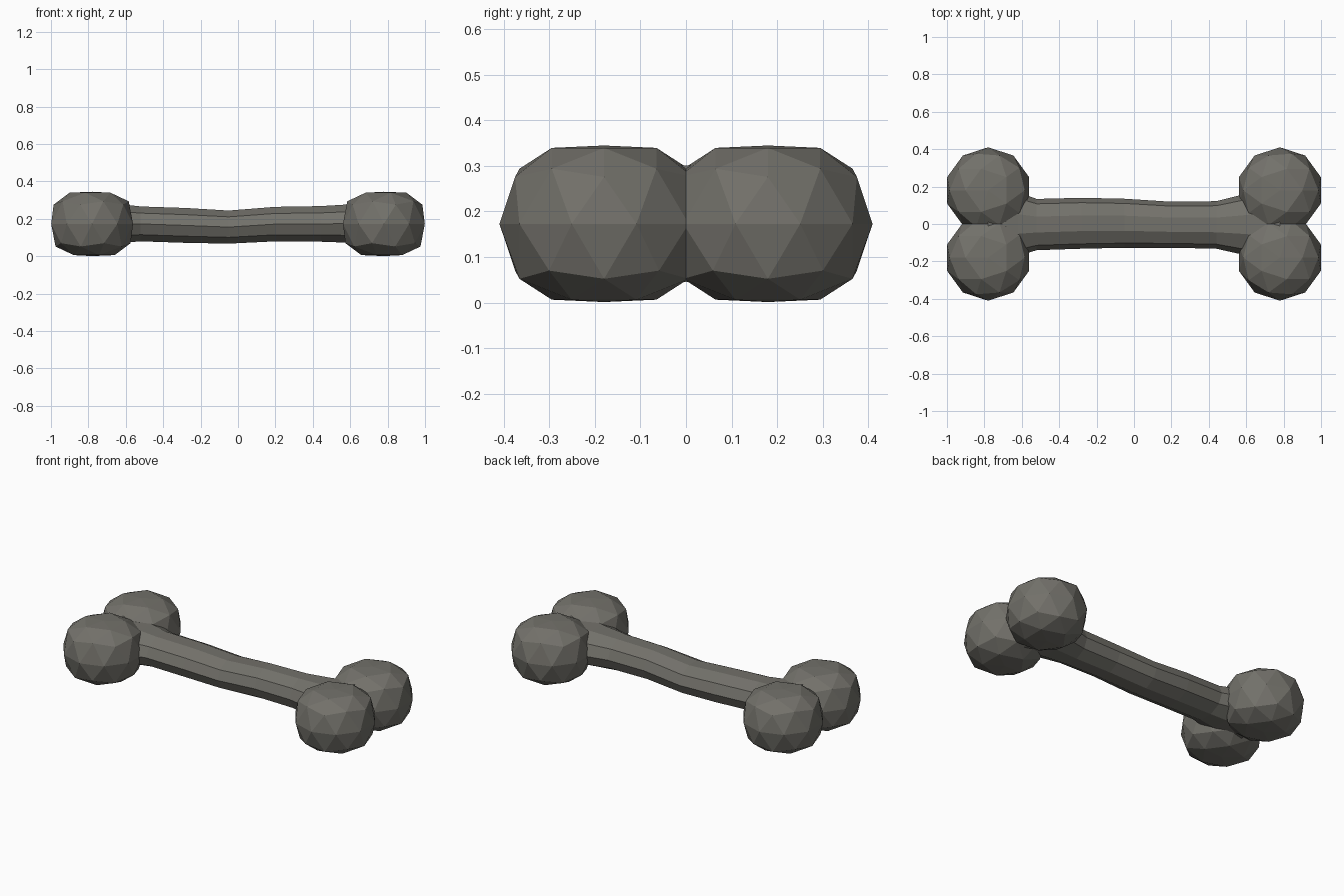
import bpy, bmesh, math

cube = bpy.data.objects.get("Cube")
if cube:
    bpy.data.objects.remove(cube, do_unlink=True)

MID_Z = 0.173

stone = bpy.data.materials.new("grey_stone")
stone.use_nodes = True
colour = (0.17, 0.165, 0.145, 1)
stone.diffuse_color = colour
stone.node_tree.nodes["Principled BSDF"].inputs["Base Color"].default_value = colour


def finish(name, bm):
    bmesh.ops.recalc_face_normals(bm, faces=bm.faces)
    mesh = bpy.data.meshes.new(name)
    bm.to_mesh(mesh)
    bm.free()
    mesh.materials.append(stone)
    obj = bpy.data.objects.new(name, mesh)
    bpy.context.collection.objects.link(obj)
    return obj


# Knuckle: faceted ball with flattened top and bottom
def knuckle(name, side_x, side_y):
    bm = bmesh.new()
    bmesh.ops.create_icosphere(bm, subdivisions=2, radius=0.23)
    for v in bm.verts:
        limit = 0.172 - 0.25 * max(0, math.hypot(v.co.x, v.co.y) - 0.1)
        if abs(v.co.z) > 0.15:
            v.co.z = math.copysign(limit, v.co.z)
        v.co.x = side_x * (v.co.x + 0.78)
        v.co.y = side_y * (v.co.y + 0.18)
        v.co.z += MID_Z
    finish(name, bm)


for end, sx in (("left", 1), ("right", -1)):
    for face, sy in (("front", -1), ("back", 1)):
        knuckle(f"{end}_{face}_knuckle", sx, sy)

# Shaft: ten-sided rings of (x, y centre, half width, z centre, half height)
rings = [
    (-0.78, 0, 0.23, 0.173, 0.135), (-0.62, 0, 0.17, 0.175, 0.108),
    (-0.52, -0.003, 0.137, 0.173, 0.098), (-0.28, 0.004, 0.136, 0.165, 0.098),
    (-0.05, 0.004, 0.131, 0.156, 0.093), (0.2, -0.004, 0.123, 0.172, 0.097),
    (0.44, -0.005, 0.127, 0.173, 0.1), (0.6, -0.003, 0.165, 0.175, 0.108),
    (0.78, 0, 0.23, 0.173, 0.135),
]
SIDES = 10
bm = bmesh.new()
loops = []
for x, cy, w, cz, h in rings:
    angles = [math.tau * i / SIDES for i in range(SIDES)]
    loops.append([bm.verts.new((x, cy + w * math.cos(a), cz + h * math.sin(a)))
                  for a in angles])
for a, b in zip(loops, loops[1:]):
    for i in range(SIDES):
        j = (i + 1) % SIDES
        bm.faces.new((a[i], a[j], b[j], b[i]))
bm.faces.new(loops[0])
bm.faces.new(loops[-1])
finish("shaft", bm)
